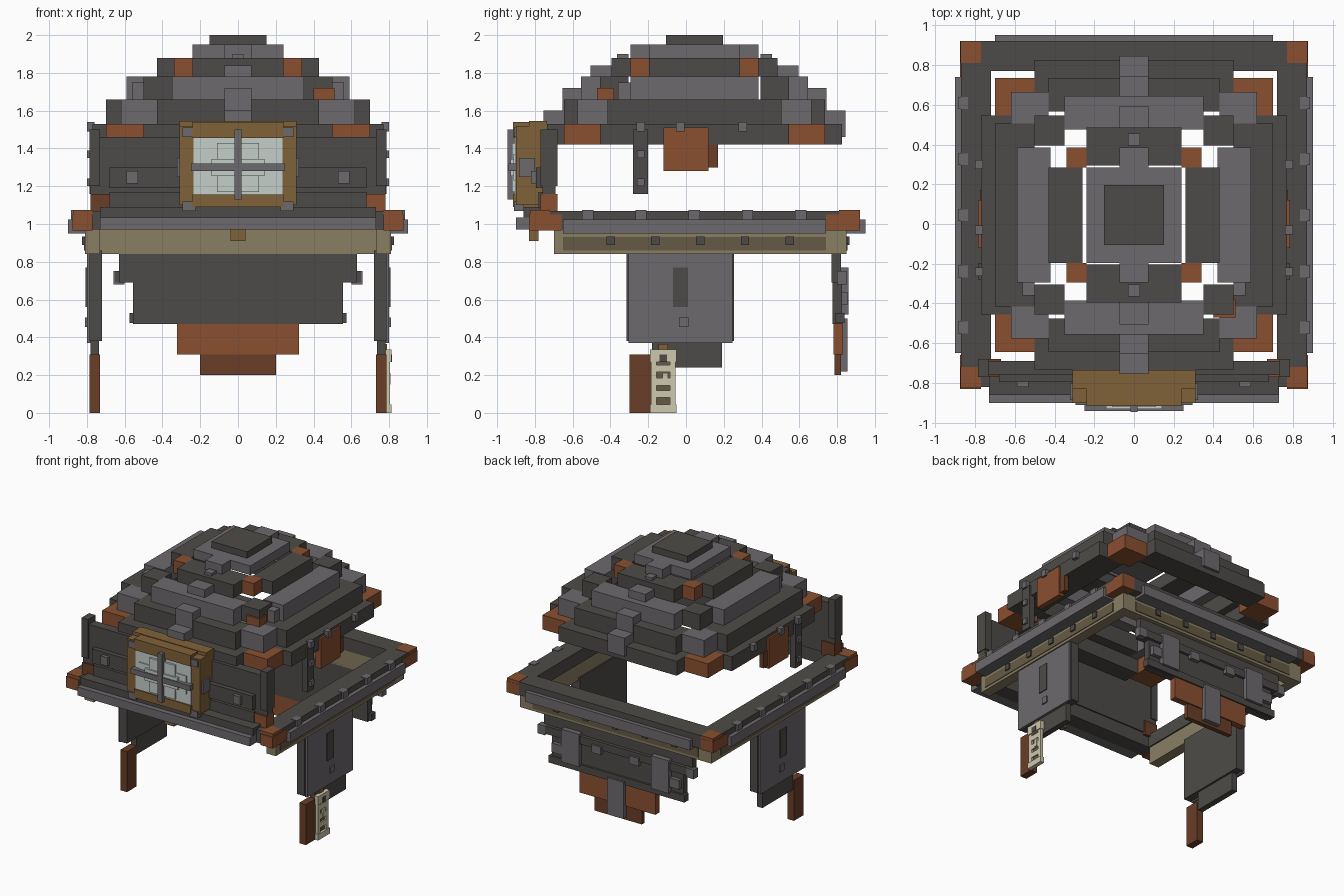
import bpy
import bmesh
from mathutils import Vector

if "Cube" in bpy.data.objects:
    bpy.data.objects.remove(bpy.data.objects["Cube"], do_unlink=True)


def material(name, red, green, blue):
    mat = bpy.data.materials.new(name)
    mat.use_nodes = True
    mat.diffuse_color = (red, green, blue, 1)
    shader = next(n for n in mat.node_tree.nodes if n.type == 'BSDF_PRINCIPLED')
    shader.inputs["Base Color"].default_value = mat.diffuse_color
    return mat


dark = material("dark grey", .075, .071, .065)
stone = material("mid grey", .155, .144, .155)
rust = material("rust", .254, .08, .03)
brown = material("dark rust", .144, .048, .021)
gold = material("old gold", .216, .122, .042)
khaki = material("khaki", .254, .209, .127)
olive = material("dark khaki", .133, .102, .058)
ivory = material("ivory", .624, .578, .423)
glass = material("pale glass", .558, .624, .591)


def around(half, centre=0):
    return (centre - half, centre + half)


def block(name, colour, x, y, z):
    """Axis aligned box between pairs of limits."""
    mesh = bpy.data.meshes.new(name)
    bm = bmesh.new()
    bmesh.ops.create_cube(bm, size=1)
    for vert in bm.verts:
        vert.co = Vector([lim[0] if c < 0 else lim[1] for c, lim in zip(vert.co, (x, y, z))])
    bm.to_mesh(mesh)
    bm.free()
    mesh.materials.append(colour)
    obj = bpy.data.objects.new(name, mesh)
    bpy.context.collection.objects.link(obj)


def pair(name, colour, x, y, z):
    """The same block on the left (+x) and on the right."""
    block("left_" + name, colour, x, y, z)
    block("right_" + name, colour, (-x[1], -x[0]), y, z)


# Dome: stepped courses of side bars, end bars and corner stones
middle = .045


def front_back(name, colour, x, y, z, place=block):
    place("back_" + name, colour, x, (middle + y[0], middle + y[1]), z)
    place("front_" + name, colour, x, (middle - y[1], middle - y[0]), z)


def course(name, bar, corner, z, side_x, side_half, end_y, end_half, corner_x, corner_y):
    pair(name + "_side_bar", bar, side_x, around(side_half, middle), z)
    front_back(name + "_end_bar", bar, around(end_half), end_y, z)
    front_back(name + "_corner", corner, corner_x, corner_y, z, place=pair)


course("first_course", dark, rust, (1.42, 1.53), side_x=(.56, .77), side_half=.5,
       end_y=(.6, .78), end_half=.5, corner_x=(.5, .7), corner_y=(.5, .69))
course("second_course", dark, stone, (1.53, 1.66), side_x=(.5, .7), side_half=.46,
       end_y=(.52, .69), end_half=.43, corner_x=(.43, .62), corner_y=(.45, .62))
course("third_course", stone, dark, (1.66, 1.78), side_x=(.42, .59), side_half=.34,
       end_y=(.43, .6), end_half=.35, corner_x=(.35, .5), corner_y=(.35, .5))
course("fourth_course", dark, rust, (1.78, 1.88), side_x=(.26, .43), side_half=.24,
       end_y=(.25, .44), end_half=.24, corner_x=(.24, .34), corner_y=(.24, .34))
block("dome_cap", stone, around(.24), around(.24, middle), (1.88, 1.95))
block("dome_top", dark, around(.15), around(.15, middle), (1.95, 2))
block("chipped_corner", rust, (.4, .51), (-.47, -.38), (1.65, 1.72))
pair("chipped_edge", stone, (.5, .56), (-.36, -.29), (1.66, 1.75))

# Ridge stones running over the dome from front to back
for name, y, z in (("low", (.68, .8), (1.46, 1.6)), ("mid", (.55, .7), (1.6, 1.72)),
                   ("high", (.42, .55), (1.76, 1.84)), ("upper", (.24, .34), (1.86, 1.95))):
    front_back(name + "_ridge_stone", stone, around(.072), y, z)
front_back("ridge_knob", stone, around(.03), (.35, .41), (1.84, 1.9))

# Hanging pieces and studs beside the dome
pair("hanging_strip", dark, (.74, .785), (-.28, -.2), (1.16, 1.5))
pair("hanging_panel", rust, (.74, .785), around(.12), (1.28, 1.51))
pair("hanging_panel_step", brown, (.74, .775), (.1, .17), (1.3, 1.42))
for y in (-.24, -.03, .3):
    pair("dome_stud", stone, (.76, .8), around(.022, y), (1.49, 1.54))
for z in (1.22, 1.37):
    pair("strip_stud", stone, (.77, .8), around(.02, -.24), around(.02, z))

# Brim: dark frame, outer grey moulding, rust corners
pair("brim_side", dark, (.72, .87), (-.72, .81), (.97, 1.07))
block("brim_back", dark, around(.78), (.77, .92), (.97, 1.07))
block("brim_front", dark, around(.78), (-.82, -.7), (.97, 1.07))
pair("brim_side_moulding", stone, (.8, .9), (-.65, .74), (.95, 1.025))
block("brim_back_moulding", stone, around(.7), (.85, .95), (.95, 1.025))
block("brim_front_moulding", stone, around(.73), (-.9, -.75), (.97, 1.035))
pair("brim_back_corner", rust, (.77, .875), (.74, .922), (.965, 1.05))
pair("brim_front_corner", rust, (.77, .875), (-.83, -.66), (.965, 1.05))
pair("brim_back_corner_top", rust, (.77, .872), (.81, .921), (.97, 1.073))
pair("brim_front_corner_top", rust, (.77, .872), (-.825, -.72), (.97, 1.073))
for step in range(5):
    pair("brim_stud", stone, (.835, .885), around(.03, step * .282 - .52), (1.02, 1.074))

# Belt under the brim, open at the front
pair("belt_side", khaki, (.73, .81), (-.7, .85), (.84, .97))
block("belt_back", khaki, around(.81), (.77, .85), (.84, .97))
pair("belt_side_inlay", olive, (.81, .815), (-.65, .74), (.86, .93))
block("belt_back_inlay", olive, around(.7), (.85, .855), (.86, .93))
for step in range(-2, 3):
    pair("belt_side_stud", dark, (.81, .825), around(.022, .075 + step * .237), (.89, .935))
    block("belt_back_stud", dark, around(.022, step * .25), (.85, .865), (.89, .935))

# Visor plate with stepped foot and band
block("visor_plate", dark, around(.78), (-.76, -.69), (1.16, 1.46))
block("visor_lower", dark, around(.68), (-.78, -.69), (1.07, 1.17))
block("visor_foot", dark, around(.73), (-.86, -.7), (1.03, 1.09))
block("visor_band", dark, around(.68), (-.795, -.75), (1.19, 1.3))
pair("visor_end_plate", dark, (.73, .785), (-.77, -.68), (1.2, 1.5))
block("left_visor_corner", rust, (.67, .78), (-.77, -.68), (1.05, 1.16))
block("right_visor_corner", brown, (-.78, -.67), (-.77, -.68), (1.05, 1.16))
pair("visor_stud", stone, (.53, .59), (-.82, -.79), (1.215, 1.28))

# Window in the visor
pair("window_jamb", gold, (.235, .31), (-.9, -.74), (1.1, 1.52))
for name, z in (("sill", (1.09, 1.155)), ("lintel", (1.455, 1.54))):
    block("window_" + name, gold, around(.24), (-.915, -.74), z)
block("window_head", gold, around(.31), (-.83, -.735), (1.48, 1.545))
block("window_pane", glass, around(.235), (-.905, -.8), (1.155, 1.455))
block("window_pane_wide", glass, around(.2), (-.912, -.9), around(.07, 1.3))
block("window_pane_tall", glass, around(.11), (-.92, -.9), around(.13, 1.3))
block("window_pane_core", glass, around(.14), (-.93, -.9), around(.045, 1.3))
block("window_bar_upright", stone, around(.018), (-.945, -.9), (1.13, 1.5))
block("window_bar_cross", stone, around(.25), (-.94, -.9), (1.28, 1.32))
pair("window_side_boss", stone, (.3, .322), (-.885, -.8), (1.25, 1.35))
for z in (1.095, 1.485):
    pair("window_corner_boss", stone, around(.035, .26), (-.91, -.86), around(.025, z))
block("window_bracket", gold, around(.04), (-.83, -.78), (.91, .97))

# Cheek guards
pair("cheek_lining", dark, (.72, .785), (-.315, .255), (.38, .86))
pair("cheek_face", stone, (.78, .8), (-.305, .245), (.37, .86))
pair("cheek_step", dark, (.735, .78), (-.18, .19), (.24, .39))
pair("cheek_slot", dark, (.8, .807), (-.07, .01), (.56, .77))
pair("cheek_stud", stone, (.8, .81), around(.025, -.012), (.455, .505))
pair("cheek_plank", brown, (.73, .785), (-.3, -.185), (0, .31))

# Ivory tag on the left cheek
block("tag_hook", gold, (.77, .79), (-.145, -.095), (.32, .365))
block("tag_back", olive, (.78, .793), (-.175, -.065), (.01, .32))
for y in (-.17, -.07):
    block("tag_rail", ivory, (.785, .805), around(.015, y), (.01, .32))
for z in (.025, .1, .165, .235):
    block("tag_rung", ivory, (.785, .803), (-.18, -.06), around(.019, z))
block("tag_top", ivory, (.78, .812), (-.19, -.05), (.27, .335))
block("tag_foot", ivory, (.78, .812), (-.19, -.05), (0, .045))
block("tag_post", ivory, (.785, .808), around(.015, -.11), (.15, .21))
block("tag_eye", dark, (.81, .816), around(.02, -.12), (.27, .31))

# Neck guard at the back, narrowing downwards
block("neck_upper", dark, around(.63), (.77, .82), (.69, .86))
block("neck_lower", dark, around(.555), (.775, .825), (.47, .7))
block("neck_upper_rail", dark, around(.65), (.8, .845), (.69, .75))
block("neck_lower_rail", dark, around(.575), (.79, .84), (.475, .53))
block("neck_panel", rust, around(.322), (.78, .83), (.31, .48))
block("neck_panel_tip", brown, around(.2), (.785, .82), (.2, .32))
block("neck_centre_strip", stone, around(.07), (.82, .855), (.22, .5))
pair("neck_plaque", stone, around(.075, .38), (.82, .86), (.52, .77))
pair("neck_rail_end", stone, (.6, .66), (.8, .85), (.68, .75))
pair("neck_knob", stone, around(.04, .16), (.83, .86), (.66, .72))
pair("neck_low_knob", stone, around(.04, .5), (.82, .855), (.57, .64))
